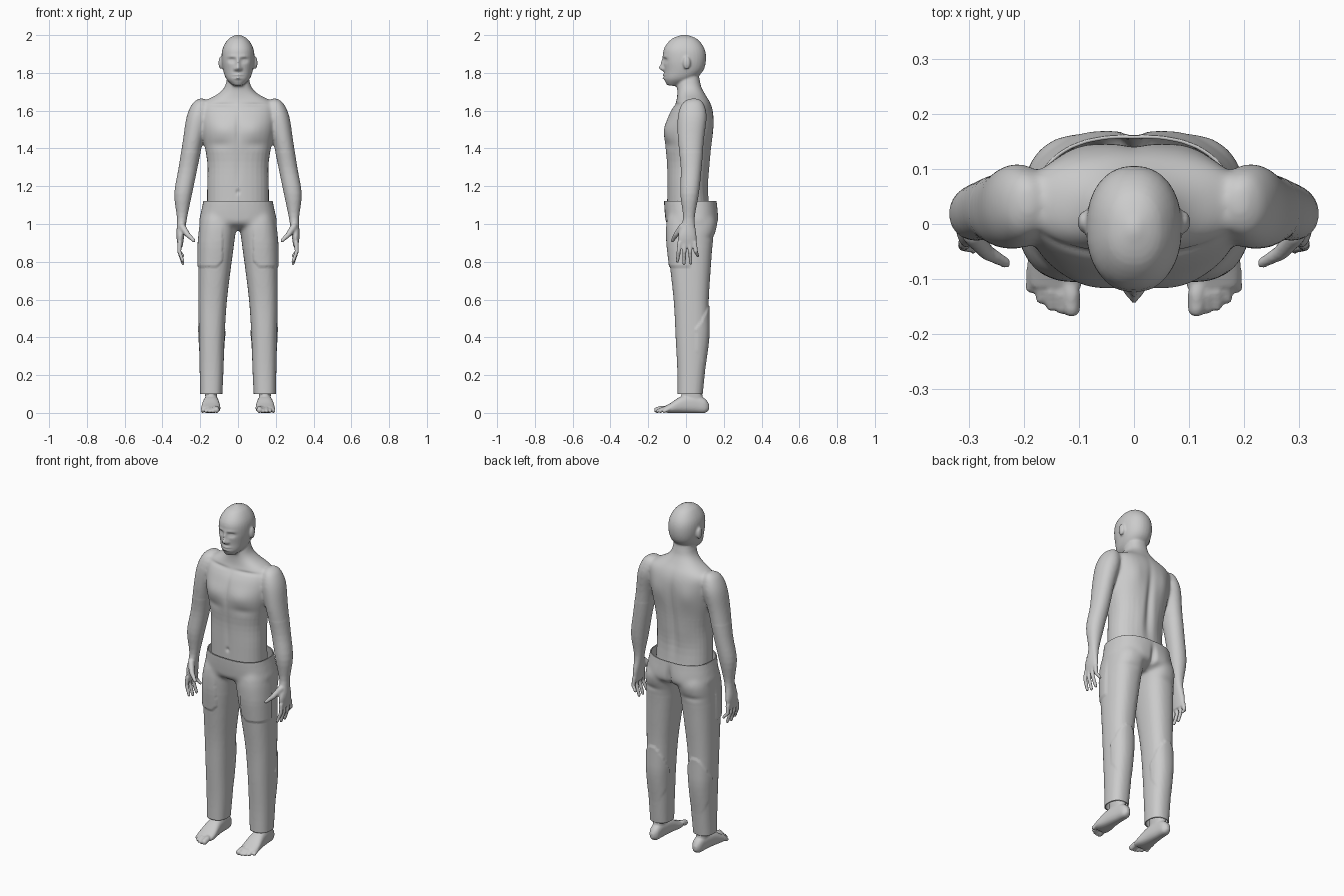
import bpy, bmesh, math
from mathutils import Vector, Matrix

if "Cube" in bpy.data.objects:
    bpy.data.objects.remove(bpy.data.objects["Cube"])


def stitch(bm, rings):
    """Closed skin over a list of rings of points."""
    rings = [[bm.verts.new(c) for c in ring] for ring in rings]
    n = len(rings[0])
    for r, q in zip(rings, rings[1:]):
        for j in range(n):
            bm.faces.new((r[j], r[(j + 1) % n], q[(j + 1) % n], q[j]))
    bm.faces.new(rings[0])
    bm.faces.new(rings[-1])


def loft(bm, rows, side=1, p=2.3, axis='z', n=32, steps=4):
    """Superellipse loft; rows are (t, a0, a1, b0, b1) or symmetric (t, half, b0, b1)."""
    rows = [(r[0], -r[1], r[1], r[2], r[3]) if len(r) == 4 else r for r in rows]
    ext = [rows[0]] + rows + [rows[-1]]
    secs = []
    for i in range(1, len(ext) - 2):
        for u in [k / steps for k in range(steps)]:
            secs.append([0.5 * (2 * b + (c - a) * u + (2 * a - 5 * b + 4 * c - d) * u * u
                                + (3 * b - a - 3 * c + d) * u ** 3)
                         for a, b, c, d in zip(*ext[i - 1:i + 3])])
    rings = []
    for t, a0, a1, b0, b1 in secs + [rows[-1]]:
        ring = []
        for j in range(n):
            c, s = math.cos(2 * math.pi * j / n), math.sin(2 * math.pi * j / n)
            a = (a0 + a1) / 2 + (a1 - a0) / 2 * math.copysign(abs(c) ** (2 / p), c)
            b = (b0 + b1) / 2 + (b1 - b0) / 2 * math.copysign(abs(s) ** (2 / p), s)
            ring.append((a * side, b, t) if axis == 'z' else (a * side, t, b))
        rings.append(ring)
    stitch(bm, rings)


def digit(bm, pts, r0, r1, side):
    """Finger or toe: round-ended tapered tube along a path."""
    pts = [Vector((x * side, y, z)) for x, y, z in pts]
    d = (pts[-1] - pts[0]).normalized()
    u = d.orthogonal().normalized()
    v = d.cross(u)
    caps = (.3, .7, 1.1)
    last = len(pts) - 1
    stations = [(pts[0] - d * r0 * math.cos(a), r0 * math.sin(a)) for a in caps]
    stations += [(q, r0 + (r1 - r0) * i / last) for i, q in enumerate(pts)]
    stations += [(pts[-1] + d * r1 * math.cos(a), r1 * math.sin(a)) for a in reversed(caps)]
    angles = [2 * math.pi * j / 12 for j in range(12)]
    stitch(bm, [[c + u * r * math.cos(a) + v * r * math.sin(a) for a in angles] for c, r in stations])


def bake(ob):
    dg = bpy.context.evaluated_depsgraph_get()
    ob.data = bpy.data.meshes.new_from_object(ob.evaluated_get(dg))
    ob.modifiers.clear()


def fuse(name, bm, voxel, times, low=0, high=0, extra=0):
    """Merge overlapping parts to one skin, soften it, and soften one height band more."""
    bmesh.ops.recalc_face_normals(bm, faces=bm.faces)
    ob = bpy.data.objects.new(name, bpy.data.meshes.new(name))
    bpy.context.collection.objects.link(ob)
    bm.to_mesh(ob.data)
    bm.free()
    mod = ob.modifiers.new("fuse", 'REMESH')
    mod.mode, mod.voxel_size = 'VOXEL', voxel
    soft = ob.modifiers.new("soften", 'SMOOTH')
    soft.factor, soft.iterations = .5, times
    bake(ob)
    if extra:
        band = ob.vertex_groups.new(name="band")
        band.add([v.index for v in ob.data.vertices if low < v.co.z < high], 1, 'REPLACE')
        soft = ob.modifiers.new("blend", 'SMOOTH')
        soft.factor, soft.iterations, soft.vertex_group = .5, extra, "band"
        bake(ob)
    out = bmesh.new()
    out.from_mesh(ob.data)
    return ob, out


def sculpt(bm, facing, bumps):
    """Soft mirrored pushes (x, z, rx, rz, depth) on the front (-1) or back (1) side."""
    bm.normal_update()
    low = min(b[1] - 2 * b[3] for b in bumps)
    high = max(b[1] + 2 * b[3] for b in bumps)
    for v in bm.verts:
        x, z = abs(v.co.x), v.co.z
        w = min(1, max(0, v.normal.y * facing) * 1.5)
        if w and x < .2 and low < z < high:
            v.co.y += facing * w * sum(d * math.exp(-((x - a) / rx) ** 2 - ((z - b) / rz) ** 2)
                                       for a, b, rx, rz, d in bumps)


def finish(ob, bm):
    bm.to_mesh(ob.data)
    bm.free()
    ob.data.shade_smooth()


# Upper body: torso with neck, then head
bm = bmesh.new()
loft(bm, [(1.05, .165, -.1, .13), (1.2, .163, -.1, .115), (1.33, .163, -.102, .126), (1.48, .19, -.115, .143),
          (1.58, .2, -.09, .145), (1.64, .19, -.055, .13), (1.69, .105, -.046, .1), (1.74, .065, -.047, .077),
          (1.84, .05, -.04, .06)])
loft(bm, [(1.732, .025, -.098, -.03), (1.765, .06, -.114, .04), (1.81, .078, -.115, .09), (1.87, .087, -.121, .106),
          (1.93, .081, -.116, .097), (1.98, .05, -.075, .058), (2.002, .008, -.018, 0)], p=2.2)
for s in (1, -1):
    # ear, arm with palm, fingers, thumb
    bmesh.ops.create_uvsphere(bm, u_segments=14, v_segments=10, radius=1, matrix=Matrix.Translation(
        (.091 * s, .004, 1.853)) @ Matrix.Diagonal((.012, .02, .034, 1)))
    loft(bm, [(1.665, .18, .205, .02, .065), (1.64, .158, .24, -.02, .093), (1.57, .153, .272, -.044, .11),
              (1.45, .183, .291, -.044, .096), (1.3, .214, .314, -.028, .083), (1.16, .243, .337, -.03, .068),
              (1.03, .27, .323, -.016, .046), (.94, .284, .326, -.042, .055), (.88, .293, .318, -.038, .054)],
         side=s, p=2.1)
    for i, tip in enumerate((.802, .79, .793, .832)):
        y = -.034 + .0265 * i
        digit(bm, [(.308, y, .9), (.311, y * 1.15, .855), (.291, y * 1.35, tip)], .013, .009, s)
    digit(bm, [(.295, -.02, .985), (.268, -.052, .945), (.234, -.071, .912)], .019, .01, s)
body, bm = fuse("upper_body", bm, .006, 2, 1.38, 1.735, 30)
# face: nose, bridge, nostrils, sockets, lids, brows, lips, mouth line
sculpt(bm, -1, [(0, 1.826, .013, .015, .023), (0, 1.853, .01, .025, .012), (.014, 1.82, .009, .009, .009),
                (.033, 1.867, .018, .012, -.013), (.033, 1.865, .012, .006, .006), (.03, 1.886, .025, .008, .004),
                (0, 1.788, .022, .007, .01), (0, 1.773, .019, .007, .01), (0, 1.781, .025, .0035, -.007)])
# chest, midlines, collarbones, navel
sculpt(bm, -1, [(.085, 1.5, .065, .05, .009), (0, 1.5, .014, .09, -.006), (0, 1.28, .014, .1, -.004),
                (.09, 1.632, .07, .009, -.006), (0, 1.17, .009, .012, -.008), (.1, 1.42, .06, .025, -.005)])
# spine, shoulder blades
sculpt(bm, 1, [(0, 1.38, .02, .18, -.013), (.1, 1.52, .05, .07, .008), (.05, 1.25, .03, .1, .004)])
finish(body, bm)

# Trousers: hips and legs fused, then cut open at waist and hems
bm = bmesh.new()
loft(bm, [(1.17, .178, -.115, .158), (1.12, .184, -.116, .163), (1.05, .199, -.112, .169), (1.0, .2, -.1, .16),
          (.97, .1, -.04, .1)], p=2.5)
for s in (1, -1):
    loft(bm, [(1.06, .03, .185, -.09, .14), (1.0, .01, .203, -.105, .16), (.9, .02, .208, -.099, .142),
              (.75, .04, .21, -.082, .13), (.58, .06, .21, -.064, .12), (.4, .071, .207, -.055, .12),
              (.22, .077, .203, -.046, .101), (.06, .085, .2, -.045, .085)], side=s, p=2.4)
trousers, bm = fuse("trousers", bm, .009, 3, .88, 1.1, 12)
sculpt(bm, 1, [(0, 1.02, .015, .06, -.02), (.085, 1.01, .05, .06, .006), (.14, .93, .06, .015, -.005)])
# raised cargo pockets and calf panels
bm.normal_update()
for v, nrm in [(v, v.normal.copy()) for v in bm.verts]:
    x, y, z = abs(v.co.x), v.co.y, v.co.z
    if .778 < z < 1.0 and y < .02 and x > .085 + max(0, .8 - z):
        v.co += nrm * .006 * min(1, (1.0 - z) / .1)
    if y > .05 and ((z - .4) / .17) ** 2 + ((x - .14) / .07) ** 2 < 1:
        v.co += nrm * .005 * min(1, max(0, (z - .23) / .2))
for z, d in ((1.122, 1), (.1, -1)):
    bmesh.ops.bisect_plane(bm, geom=bm.verts[:] + bm.edges[:] + bm.faces[:], plane_co=(0, 0, z),
                           plane_no=(0, 0, d), clear_outer=True)
finish(trousers, bm)
cloth = trousers.modifiers.new("cloth", 'SOLIDIFY')
cloth.thickness, cloth.offset = .006, -1

# Feet with ankles and toes
for s, name in ((1, "left_foot"), (-1, "right_foot")):
    bm = bmesh.new()
    loft(bm, [(.04, .112, .172, -.02, .1), (.1, .11, .174, -.025, .086), (.22, .105, .18, -.02, .085)], side=s)
    loft(bm, [(.122, .132, .152, .018, .045), (.1, .113, .168, 0, .075), (.05, .107, .176, -.001, .095),
              (-.02, .1, .186, -.001, .09), (-.08, .093, .195, -.001, .053), (-.115, .096, .19, .003, .034)],
         side=s, p=2.5, axis='y')
    for i in range(5):
        x, y, r = .114 + .0185 * i, -.153 - .005 * i + .0036 * i * i, .0105 if i else .0165
        digit(bm, [(.5 * x + .072, -.08, .022), (x, y + .025, .022), (x, y, r - .001)], r, r, s)
    foot, bm = fuse(name, bm, .005, 2)
    finish(foot, bm)
